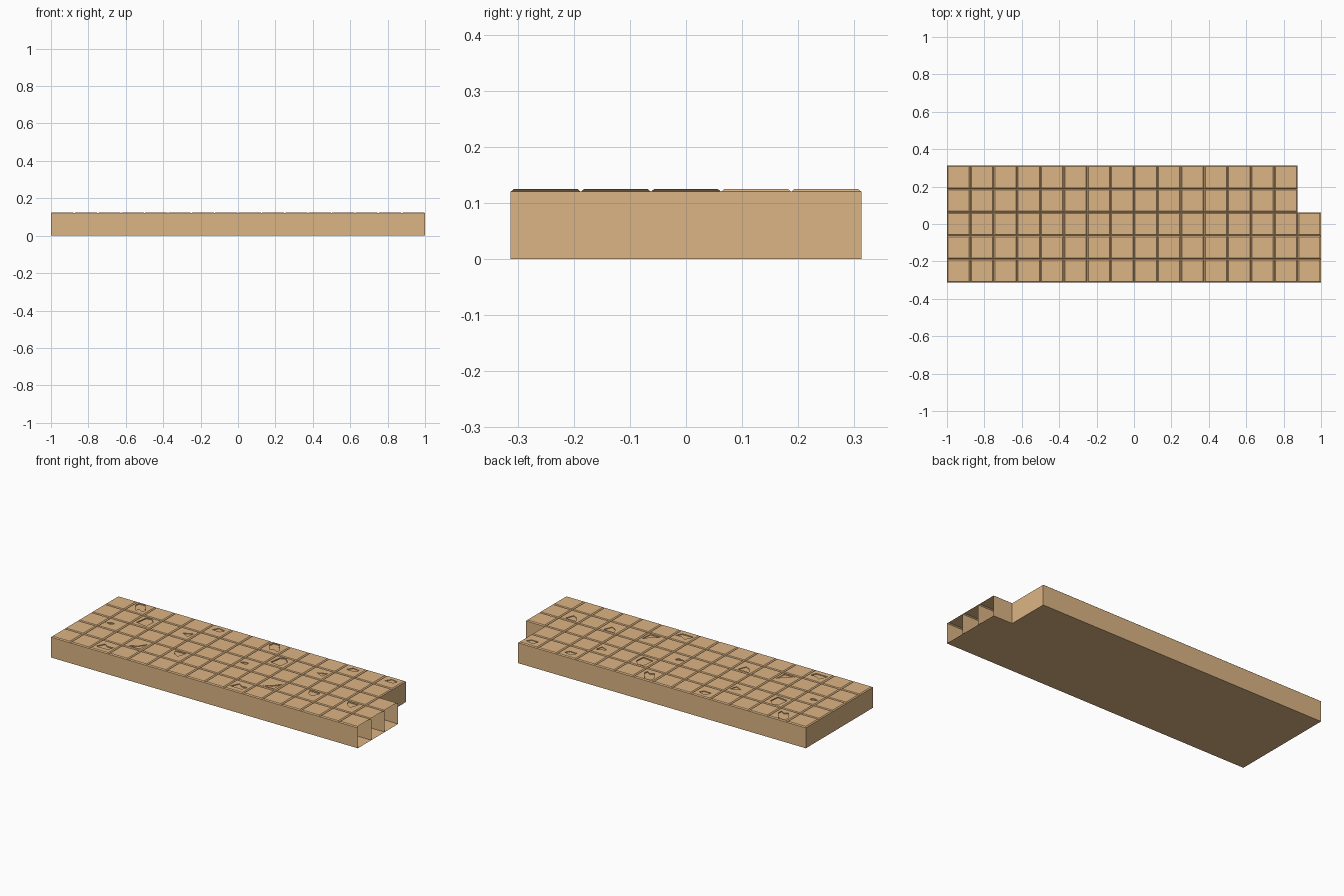
import bpy, bmesh

if "Cube" in bpy.data.objects:
    bpy.data.objects.remove(bpy.data.objects["Cube"])

T, H, EDGE, CH = 0.125, 0.125, 0.12, 0.006   # tile size, top, chamfer foot, chamfer width
COLS, ROWS = 16, 5

mat = bpy.data.materials.new("tan_stone")
mat.diffuse_color = (0.72, 0.46, 0.23, 1)
mat.use_nodes = True
mat.node_tree.nodes["Principled BSDF"].inputs["Base Color"].default_value = mat.diffuse_color


def finish(bm, name):
    me = bpy.data.meshes.new(name)
    bm.to_mesh(me)
    bm.free()
    me.materials.append(mat)
    ob = bpy.data.objects.new(name, me)
    bpy.context.collection.objects.link(ob)
    return ob


def ring(bm, pts, z):
    return [bm.verts.new((x, y, z)) for x, y in pts]


def edges_of(bm, vs):
    out = []
    for a, b in zip(vs, vs[1:] + vs[:1]):
        out.append(bm.edges.get((a, b)) or bm.edges.new((a, b)))
    return out


def square(cx, cy, h):
    return [(cx - h, cy - h), (cx + h, cy - h), (cx + h, cy + h), (cx - h, cy + h)]


# Damage outlines, relative to the tile centre (counter-clockwise), and depth
big_hole = ([(-.045, .02), (-.01, -.03), (.01, -.015), (.035, -.03),
             (.038, -.005), (.01, .03), (0, .05), (-.04, .05)], .006)
slab_hole = ([(-.04, -.03), (.03, -.04), (.035, .02), (0, .052), (-.03, .042)], .006)
slit = ([(-.05, 0), (-.01, -.008), (0, .012), (-.02, .016)], .005)
wide_hole = ([(-.045, -.025), (.03, -.025), (.045, .01), (.01, .005), (-.02, .025)], .005)
low_chip = ([(-.03, -.045), (.04, -.045), (.045, .025), (.015, -.02)], .004)
high_chip = ([(-.02, .01), (.01, -.005), (.03, .045), (-.04, .045)], .004)
side_chip = ([(-.01, 0), (.035, -.02), (.045, .025)], .004)
back_chip = ([(-.03, .0), (.02, .0), (.035, .025), (-.01, .035)], .004)

damage = {}
for shift in (0, 7):
    damage.update({(1 + shift, 4): big_hole, (2 + shift, 3): slab_hole,
                   (1 + shift, 2): slit, (2 + shift, 0): wide_hole,
                   (3 + shift, 1): low_chip, (5 + shift, 1): high_chip,
                   (4 + shift, 3): side_chip, (5 + shift, 4): back_chip})
damage[(14, 4)] = back_chip
damage[(14, 1)] = high_chip

# Chamfered tile tops, with sunken chips in the worn ones
bm = bmesh.new()
for i in range(COLS):
    for j in range(ROWS):
        if i == COLS - 1 and j > 2:
            continue
        cx, cy = -1 + T * (i + .5), -.3125 + T * (j + .5)
        low = ring(bm, square(cx, cy, T / 2), EDGE)
        top = ring(bm, square(cx, cy, T / 2 - CH), H)
        for k in range(4):
            if i == COLS - 1 and k == 1:
                continue                      # cut end stays open
            n = (k + 1) % 4
            bm.faces.new((low[k], low[n], top[n], top[k]))
        if (i, j) not in damage:
            bm.faces.new(top)
            continue
        shape, depth = damage[(i, j)]
        pts = [(cx + x, cy + y) for x, y in shape]
        rim, floor = ring(bm, pts, H), ring(bm, pts, H - depth)
        fill = bmesh.ops.triangle_fill(bm, use_beauty=True, normal=(0, 0, 1),
                                       edges=edges_of(bm, top) + edges_of(bm, rim))
        for g in fill["geom"]:
            if isinstance(g, bmesh.types.BMFace):
                g.normal_update()
                if g.normal.z < 0:
                    g.normal_flip()
        for k in range(len(pts)):
            n = (k + 1) % len(pts)
            bm.faces.new((rim[n], rim[k], floor[k], floor[n]))
        bm.faces.new(floor)
finish(bm, "floor_tiles")

# Body: underside and outer walls, open at the protruding end
bm = bmesh.new()
outline = [(-1, -.3125), (1, -.3125), (1, .0625), (.875, .0625), (.875, .3125), (-1, .3125)]
lo, hi = ring(bm, outline, 0), ring(bm, outline, EDGE)
bm.faces.new(lo[::-1])
for k in range(6):
    if k != 1:
        n = (k + 1) % 6
        bm.faces.new((lo[k], lo[n], hi[n], hi[k]))
finish(bm, "slab_body")

# Thin partitions inside the open end
bm = bmesh.new()
for a, b in (((.875, -.1875), (1, -.1875)), ((.875, -.0625), (1, -.0625)),
             ((.875, -.3125), (.875, .0625))):
    lo, hi = ring(bm, (a, b), 0), ring(bm, (a, b), EDGE)
    bm.faces.new((lo[0], lo[1], hi[1], hi[0]))
finish(bm, "end_partitions")
